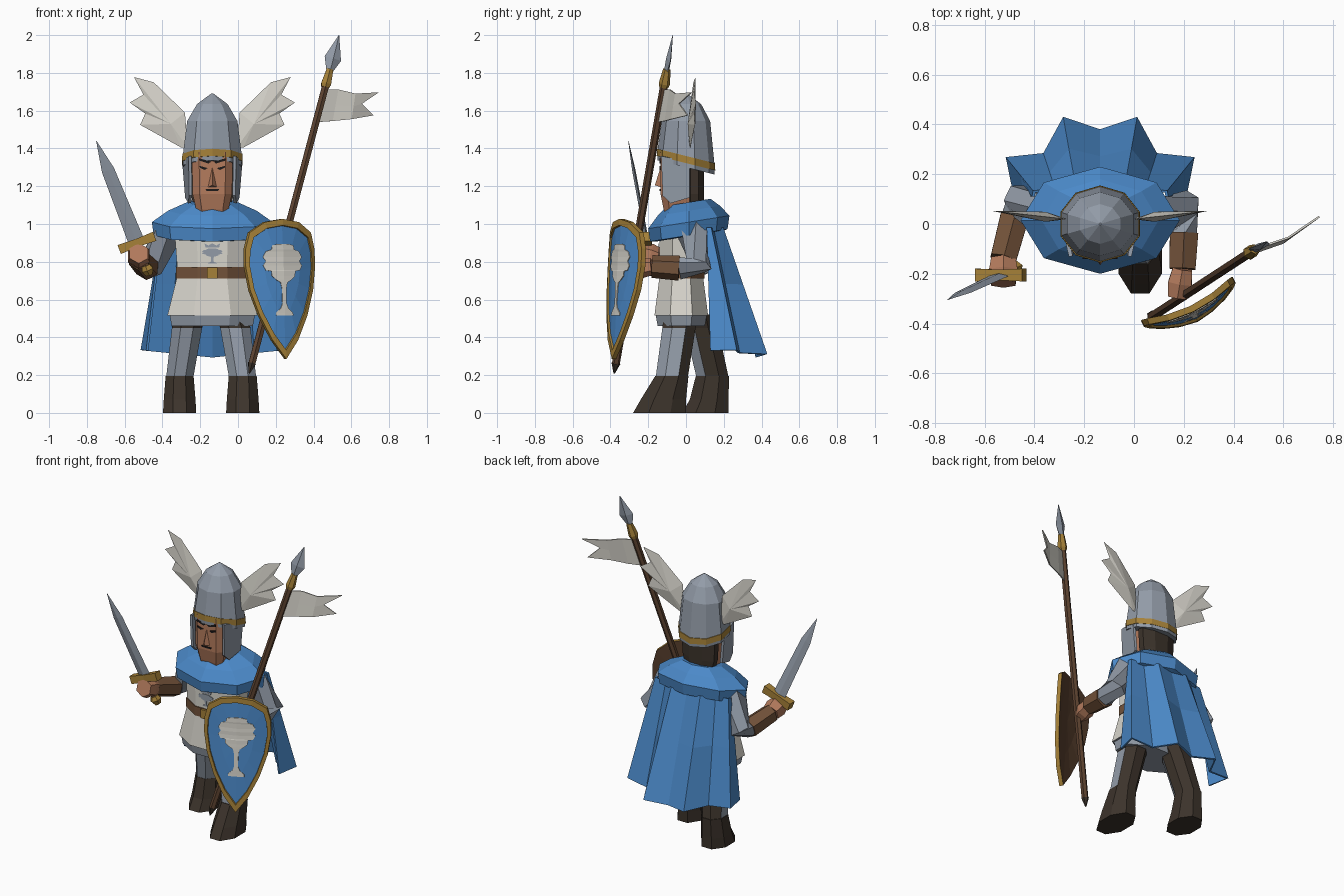
import bpy, bmesh, math
from mathutils import Vector as V

if "Cube" in bpy.data.objects:
    bpy.data.objects.remove(bpy.data.objects["Cube"])

CX = -0.136  # body centre line


def mat(name, r, g, b):
    m = bpy.data.materials.new(name)
    m.diffuse_color = (r, g, b, 1)
    m.use_nodes = True
    m.node_tree.nodes["Principled BSDF"].inputs["Base Color"].default_value = m.diffuse_color
    return m


BLUE = mat("blue cloth", .07, .25, .58)
STEEL = mat("steel", .29, .33, .39)
WHITE = mat("off white", .68, .66, .60)
GOLD = mat("gold", .38, .22, .04)
LEATHER = mat("leather", .17, .085, .042)
DARK = mat("dark brown", .045, .033, .024)
SKIN = mat("skin", .46, .20, .11)
WOOD = mat("wood", .11, .056, .03)
BLACK = mat("black", .012, .01, .01)


def mesh(name, verts, faces, mats, idx=None, thick=0):
    """Object from points and faces; idx gives the material slot of each face."""
    me = bpy.data.meshes.new(name)
    me.from_pydata([tuple(v) for v in verts], [], faces)
    for m in mats:
        me.materials.append(m)
    if idx:
        for p, i in zip(me.polygons, idx):
            p.material_index = i
    bm = bmesh.new()
    bm.from_mesh(me)
    bmesh.ops.recalc_face_normals(bm, faces=bm.faces)
    bm.to_mesh(me)
    bm.free()
    ob = bpy.data.objects.new(name, me)
    bpy.context.collection.objects.link(ob)
    if thick:
        s = ob.modifiers.new("thickness", 'SOLIDIFY')
        s.thickness, s.offset = thick, 0
    return ob


def loft(name, rings, mats, bands=None, caps=True, closed=True, thick=0):
    """Skin equal-sized rings; bands gives the material slot of each band."""
    n = len(rings[0])
    verts = [p for r in rings for p in r]
    faces, idx = [], []
    for k in range(len(rings) - 1):
        for i in range(n if closed else n - 1):
            j = (i + 1) % n
            faces.append((k*n + i, k*n + j, k*n + n + j, k*n + n + i))
            idx.append(bands[k] if bands else 0)
    if caps and closed:
        faces += [tuple(range(n)), tuple(range(len(verts) - n, len(verts)))]
        idx += [bands[0], bands[-1]] if bands else [0, 0]
    return mesh(name, verts, faces, mats, idx, thick)


def ring(cx, cy, z, rx, ry, n=8, flat=True, tilt=0):
    """Horizontal polygon ring; flat puts a flat side to the front."""
    k = 1 / math.cos(math.pi / n) if flat else 1
    a0 = math.pi / 2 + (math.pi / n if flat else 0)
    out = []
    for i in range(n):
        a = a0 + 2 * math.pi * i / n
        y = ry * k * math.sin(a)
        out.append((cx + rx * k * math.cos(a), cy + y, z + tilt * y))
    return out


def tube(name, pts, radii, m, n=6):
    pts = [V(p) for p in pts]
    rings = []
    for i, p in enumerate(pts):
        t = pts[min(i + 1, len(pts) - 1)] - pts[max(i - 1, 0)]
        q = t.to_track_quat('Z', 'Y')
        rings.append([p + q @ V((math.cos(a), math.sin(a), 0)) * radii[i]
                      for a in [2 * math.pi * (k + .5) / n for k in range(n)]])
    return loft(name, rings, [m])


def blade(name, base, d, w, rows, m):
    """Diamond-section blade: rows of (distance, half width, half thickness)."""
    base, d = V(base), V(d).normalized()
    w = (V(w) - d * V(w).dot(d)).normalized()
    t = d.cross(w)
    return loft(name, [[base + d*s + w*a, base + d*s + t*b, base + d*s - w*a, base + d*s - t*b]
                       for s, a, b in rows], [m])


def tree(name, f, m):
    """Tree emblem: half widths by height, laid on a surface by f(u, v)."""
    rows = [(.03, .895), (.062, .887), (.066, .865), (.097, .855), (.114, .825), (.098, .803),
            (.114, .78), (.10, .755), (.07, .75), (.068, .725), (.045, .705), (.02, .69),
            (.013, .66), (.012, .58), (.022, .555), (.05, .53), (.05, .515)]
    loft(name, [[f(-w, z), f(0, z), f(w, z)] for w, z in rows], [m], closed=False, thick=.004)


# Legs: steel in front and outside, dark cloth behind and inside, dark boots
LEG = [(.52, .10, .085, .09), (.45, .122, .08, .088), (.19, .16, .072, .085)]
for side, name, cx, hip, ankle, toe, heel in ((1, "left", CX, -.03, -.075, -.28, .0),
                                              (-1, "right", CX - .012, .07, .14, -.02, .225)):
    ob = loft(name + "_leg", [ring(cx + side*dx, hip + (ankle - hip) * (.5 - z) / .31, z, rx, ry)
                              for z, dx, rx, ry in LEG], [STEEL, DARK])
    for p in ob.data.polygons:
        if p.normal.y > .25 or p.center.z > .48 or p.normal.x * side < -.9:
            p.material_index = 1
    bx = cx + side*.161
    loft(name + "_boot", [ring(bx, ankle, .195, .074, .088),
                          ring(bx, (toe + heel)/2 + .02, .07, .084, (heel - toe)/2 - .02),
                          ring(bx, (toe + heel)/2, 0, .088, (heel - toe)/2)], [DARK])

# Tunic with mail hem, belt and buckle
loft("tunic", [ring(CX, -.025, *r) for r in
               ((.46, .215, .125), (.515, .225, .135), (.515, .238, .142), (.715, .188, .116),
                (.77, .186, .115), (.96, .20, .115))], [WHITE, STEEL], [1, 1, 0, 0, 0])
loft("belt", [ring(CX, -.025, z, .192, .122) for z in (.712, .772)], [LEATHER])
loft("buckle", [ring(CX, -.15, z, .027, .01, 4) for z in (.712, .77)], [GOLD])
tree("chest_emblem", lambda u, z: (CX + u*.48, -.144, .79 + (z - .515)*.21), STEEL)
loft("chest_crown", [[(CX + s*w, -.144, z + (.012 if abs(s) != .5 else 0)*k) for s in (-1, -.5, 0, .5, 1)]
                     for w, z, k in ((.036, .876, 0), (.042, .886, 1))],
     [STEEL], closed=False, thick=.004)

# Collar and cape
loft("collar", [ring(CX, .015, *r, 8, False, .16) for r in
                ((.935, .27, .18), (.94, .31, .205), (1.01, .32, .215), (1.07, .235, .165),
                 (1.115, .135, .115))], [BLUE])
half = [((.268, .11), (.345, .13)), ((.265, .13), (.375, .265)), ((.18, .14), (.225, .28)),
        ((.105, .192), (.147, .425))]
cols = [(-a[0], a[1], -b[0], b[1]) for a, b in half] + [(0, .178, 0, .375)] + \
       [(a[0], a[1], b[0], b[1]) for a, b in reversed(half)]
loft("cape", [[(CX + a + (c - a)*t, b + (d - b)*t, .98 + (.295 + abs(c)*.1 - .98)*t)
               for a, b, c, d in cols] for t in (0, .45, 1)], [BLUE], closed=False, thick=.012)

# Head, hair, nose and painted face
skull = [(-.07, -.135), (.07, -.135), (.108, -.10), (.108, .05), (.07, .08), (-.07, .08),
         (-.108, .05), (-.108, -.10)]
loft("head", [[(CX + x*s, y*t, z) for x, y in skull] for z, s, t in
              ((1.0, .75, .7), (1.08, .8, .88), (1.16, .97, 1), (1.38, 1, 1))], [SKIN])
loft("hair", [ring(CX, .045, z, r, .05) for z, r in ((1.05, .085), (1.16, .115), (1.34, .125))], [DARK])
mesh("nose", [(CX, -.133, 1.305), (CX - .024, -.133, 1.195), (CX + .024, -.133, 1.195), (CX, -.165, 1.205)],
     [(0, 1, 3), (0, 3, 2), (1, 2, 3), (0, 1, 2)], [SKIN])


def face_plate(name, pts):
    mesh(name, [(CX + x, -.137, z) for x, z in pts], [tuple(range(len(pts)))], [BLACK], thick=.006)


for s, name in ((1, "left"), (-1, "right")):
    face_plate(name + "_brow", [(s*.006, 1.33), (s*.07, 1.348), (s*.07, 1.336), (s*.02, 1.32)])
    face_plate(name + "_eye", [(s*.024, 1.296), (s*.068, 1.308), (s*.066, 1.298), (s*.04, 1.286)])
face_plate("mouth", [(-.038, 1.186), (.038, 1.186), (.03, 1.176), (-.03, 1.176)])

# Helmet with gold band, cheek guards and wings
loft("helmet", [ring(CX, 0, *r) for r in
                ((1.30, .163, .15, 10, False, -.25), (1.322, .164, .152, 10, False, -.25),
                 (1.322, .168, .155, 10, False, -.25), (1.36, .167, .154, 10, False, -.25),
                 (1.36, .163, .15, 10, False, -.25), (1.545, .14, .128, 10, False),
                 (1.635, .085, .08, 10, False), (1.692, .004, .004, 10, False))],
     [STEEL, GOLD], [0, 1, 1, 1, 0, 0, 0])
WING = [(.13, 1.405), (.145, 1.59), (.31, 1.75), (.415, 1.778), (.365, 1.685), (.437, 1.643),
        (.355, 1.585), (.382, 1.525), (.165, 1.405)]
for s, name in ((1, "left"), (-1, "right")):
    mesh(name + "_cheek_guard", [(CX + s*x, y, z) for x, y, z in
         ((.118, -.13, 1.36), (.152, .02, 1.33), (.136, .02, 1.14), (.12, -.08, 1.11), (.115, -.122, 1.15))],
         [(0, 1, 2, 3, 4)], [STEEL], thick=.016)
    n = len(WING)  # both sides rise to a low peak
    mesh(name + "_wing", [(CX + s*x, .005 + .11*x, z) for x, z in WING] +
         [(CX + s*.22, .029 + o, 1.53) for o in (-.02, .02)],
         [(i, (i + 1) % n, n + e) for e in (0, 1) for i in range(n)], [WHITE])

# Arms: sleeve, then bracer from a share of the forearm, then hand
ARMS = {"right": ((-.36, .03, .97), (-.465, .085, .75), (-.525, -.14, .815), (-.525, -.24, .845), .25, .066),
        "left": ((.09, .03, .97), (.205, .06, .76), (.195, -.18, .775), (.175, -.295, .76), .4, .055)}
for name, (sh, el, wr, ha, share, size) in ARMS.items():
    sh, el, wr, ha = V(sh), V(el), V(wr), V(ha)
    mid = el.lerp(wr, share)
    tube(name + "_sleeve", [sh, el + V((0, .01, .02)), mid], [.085, .068, .06], STEEL)
    tube(name + "_bracer", [mid, wr], [.066, .06], LEATHER)
    tube(name + "_hand", [wr, wr.lerp(ha, .5), ha], [size - .01, size, size - .01], SKIN)

# Sword
hilt, up, across = V((-.535, -.205, .90)), V((-.215, -.10, .54)).normalized(), V((.94, 0, .35))
blade("sword_blade", hilt, up, across, [(0, .043, .01), (.42, .034, .009), (.59, .001, .001)], STEEL)
tube("sword_guard", [hilt - across*.1, hilt, hilt + across*.1], [.036, .03, .036], GOLD, 4)
tube("sword_grip", [hilt, hilt - up*.15], [.02, .02], LEATHER)
tube("sword_pommel", [hilt - up*.13, hilt - up*.155, hilt - up*.185], [.025, .036, .02], GOLD)

# Spear with pennant
foot, tip = V((.06, -.38, .21)), V((.535, -.07, 2.0))
d = (tip - foot).normalized()
tube("spear_shaft", [foot + d*.05, tip - d*.2], [.021, .021], WOOD)
tube("spear_butt", [foot, foot + d*.055], [.004, .024], DARK)
tube("spear_socket", [tip - d*s for s in (.29, .27, .19)], [.024, .03, .02], GOLD)
blade("spear_head", tip - d*.21, d, (1, .25, 0),
      [(0, .014, .014), (.08, .046, .014), (.21, .001, .001)], STEEL)
top = [(.455, -.12, 1.71), (.53, -.085, 1.712), (.62, -.055, 1.69), (.745, .03, 1.697)]
low = [(.425, -.145, 1.54), (.50, -.11, 1.545), (.60, -.075, 1.555), (.715, .01, 1.575)]
mids = [[(a + b) / 2 for a, b in zip(p, q)] for p, q in zip(top, low)]
mids[-1] = (.655, -.035, 1.637)
loft("pennant", [top, mids, low], [WHITE], closed=False, thick=.008)


# Shield: curved board, gold rim, wooden back, tree emblem
def on_shield(u, z, off=0):
    k = off + .045 * (1 - (u / .205)**2) + .06 * (1.025 - z)
    return (.212 + .9*u + .43*k, -.30 + .43*u - .9*k, z)


edge = [(0, 1.027), (.10, 1.01), (.18, .955), (.202, .87), (.205, .78), (.185, .65), (.14, .515), (.075, .385)]
edge = edge + [(0, .285)] + [(-u, z) for u, z in reversed(edge[1:])]
RINGS = [(.02, -.012), (.5, -.012), (1, -.012), (1, .014), (.89, .014), (.88, .003), (.5, .003), (.02, .003)]
loft("shield", [[on_shield(u*s, .72 + (z - .72)*s, o) for u, z in edge] for s, o in RINGS],
     [WOOD, GOLD, BLUE], [0, 0, 1, 1, 1, 2, 2])
tree("shield_emblem", lambda u, z: on_shield(u, z, .008), WHITE)
